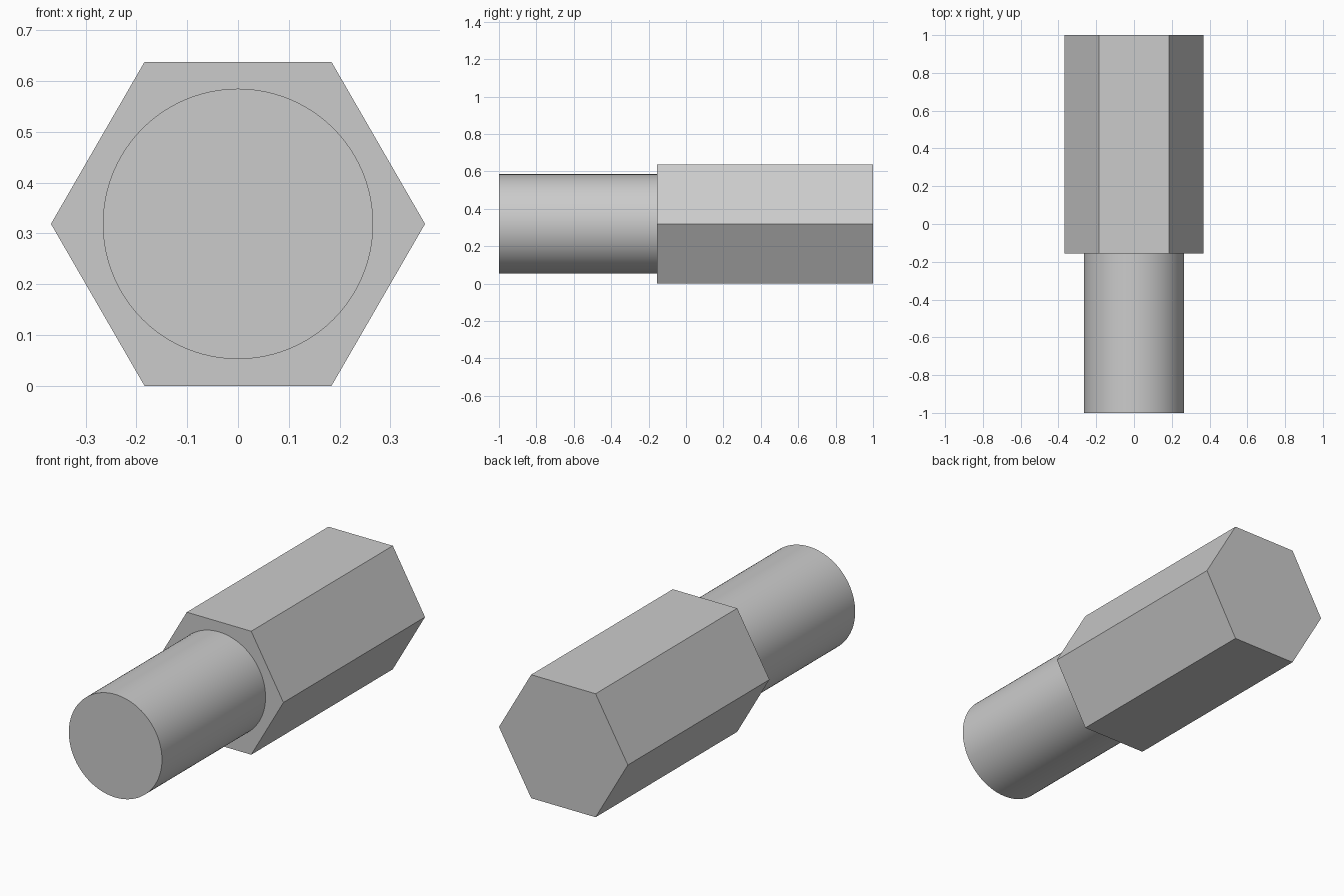
import bpy, bmesh
from math import cos, sin, pi, radians, sqrt

cube = bpy.data.objects.get("Cube")
if cube:
    bpy.data.objects.remove(cube, do_unlink=True)

# One plain grey metal
grey = bpy.data.materials.new("grey_metal")
grey.use_nodes = True
colour = (0.6, 0.6, 0.6, 1)
grey.diffuse_color = colour
grey.node_tree.nodes["Principled BSDF"].inputs["Base Color"].default_value = colour

HEX_RADIUS = 0.368
AXIS_Z = HEX_RADIUS * sqrt(3) / 2   # lower flat rests on the ground
SHOULDER_Y = -0.155


def prism(name, sides, radius, y_front, y_back):
    """Regular prism along y, with a corner on the +x side."""
    bm = bmesh.new()
    ring = [bm.verts.new((radius * cos(2 * pi * i / sides), y_front,
                          radius * sin(2 * pi * i / sides)))
            for i in range(sides)]
    cap = bm.faces.new(ring)
    extruded = bmesh.ops.extrude_face_region(bm, geom=[cap], use_keep_orig=True)
    moved = [g for g in extruded["geom"] if isinstance(g, bmesh.types.BMVert)]
    bmesh.ops.translate(bm, verts=moved, vec=(0, y_back - y_front, 0))
    bmesh.ops.recalc_face_normals(bm, faces=bm.faces)
    mesh = bpy.data.meshes.new(name)
    bm.to_mesh(mesh)
    bm.free()
    mesh.materials.append(grey)
    obj = bpy.data.objects.new(name, mesh)
    obj.location.z = AXIS_Z
    bpy.context.collection.objects.link(obj)
    return obj


# Hexagonal body
prism("hex_body", 6, HEX_RADIUS, SHOULDER_Y, 1)

# Round stud at the front
stud = prism("round_stud", 96, 0.266, -1, SHOULDER_Y)
bpy.ops.object.select_all(action="DESELECT")
stud.select_set(True)
bpy.context.view_layer.objects.active = stud
bpy.ops.object.shade_smooth_by_angle(angle=radians(30))
